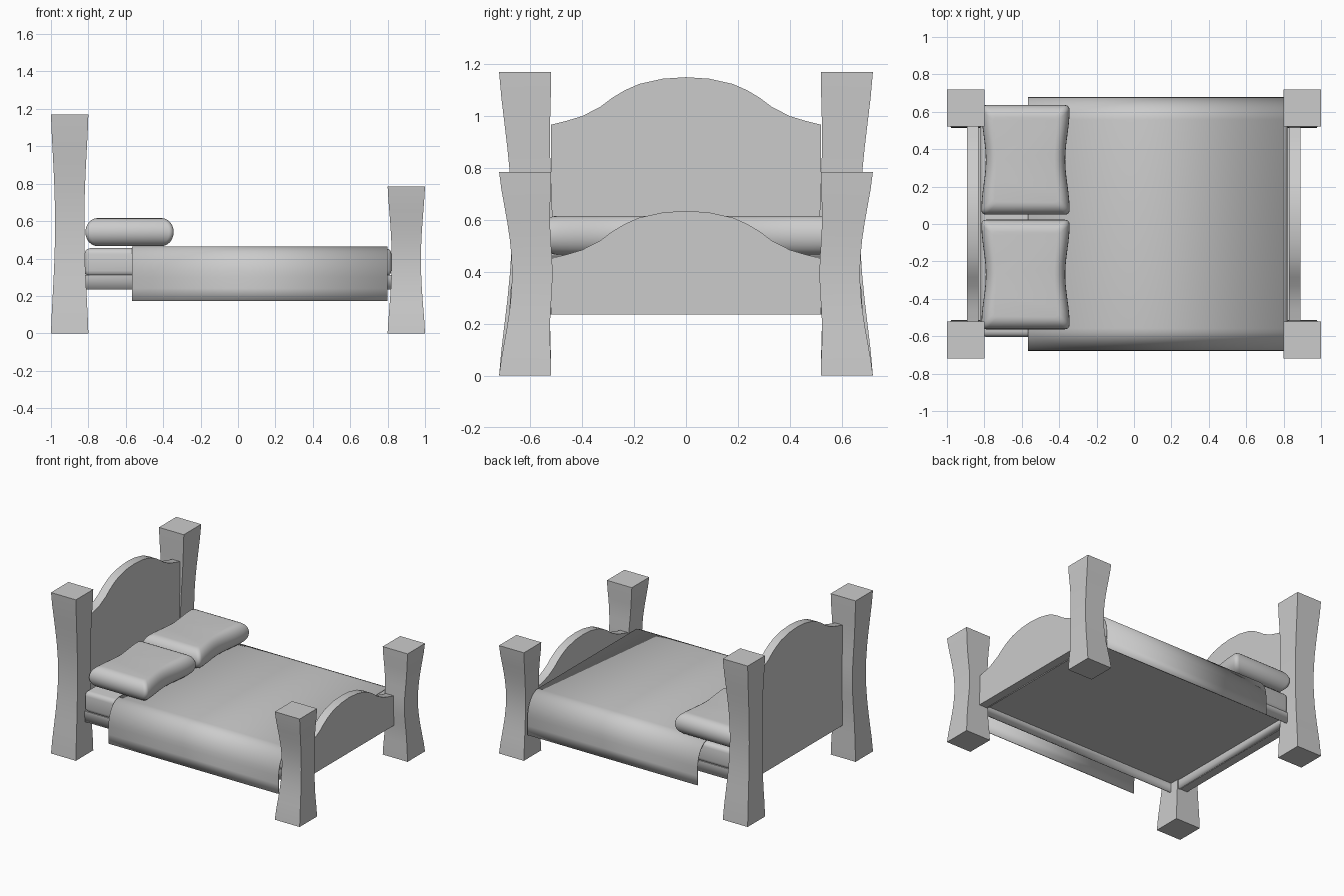
import bpy, bmesh, math

if "Cube" in bpy.data.objects:
    bpy.data.objects.remove(bpy.data.objects["Cube"])


def finish(bm, name, angle=35):
    bmesh.ops.recalc_face_normals(bm, faces=bm.faces)
    mesh = bpy.data.meshes.new(name)
    bm.to_mesh(mesh)
    bm.free()
    ob = bpy.data.objects.new(name, mesh)
    bpy.context.collection.objects.link(ob)
    bpy.ops.object.select_all(action='DESELECT')
    ob.select_set(True)
    bpy.context.view_layer.objects.active = ob
    bpy.ops.object.shade_smooth_by_angle(angle=math.radians(angle))
    return ob


def loft(name, rings, caps=True, closed=True, angle=35):
    """Skin a list of point rings."""
    bm = bmesh.new()
    vs = [[bm.verts.new(p) for p in r] for r in rings]
    n = len(rings[0])
    for a, b in zip(vs, vs[1:]):
        for i in range(n if closed else n - 1):
            j = (i + 1) % n
            bm.faces.new((a[i], a[j], b[j], b[i]))
    if caps:
        bm.faces.new(vs[0])
        bm.faces.new(vs[-1])
    return finish(bm, name, angle)


def box(name, lo, hi, bevel=0, open_bottom=False):
    bm = bmesh.new()
    bmesh.ops.create_cube(bm, size=1)
    for v in bm.verts:
        v.co = [(l + h) / 2 + c * (h - l) for c, l, h in zip(v.co, lo, hi)]
    if bevel:
        bmesh.ops.bevel(bm, geom=bm.edges[:], offset=bevel, segments=3,
                        profile=0.5, affect='EDGES')
    if open_bottom:
        bm.faces.ensure_lookup_table()
        low = min(bm.faces, key=lambda f: f.calc_center_median().z)
        bmesh.ops.delete(bm, geom=[low], context='FACES_ONLY')
    return finish(bm, name)


# Flared square posts, waisted on the outside
def post(name, cx, side, height):
    rings = []
    for k in range(13):
        t = k / 12
        s = math.sin(math.pi * t) ** 1.3 if 0 < k < 12 else 0
        hx = 0.1 - 0.022 * s
        inner = 0.52 - 0.006 * s + 0.008 * math.sin(2 * math.pi * t) ** 2
        outer = 0.72 - 0.05 * s
        z = height * t
        rings.append([(cx - hx, side * inner, z), (cx + hx, side * inner, z),
                      (cx + hx, side * outer, z), (cx - hx, side * outer, z)])
    loft(name, rings)


for side, label in ((-1, "front"), (1, "back")):
    post("head_post_" + label, -0.9, side, 1.17)
    post("foot_post_" + label, 0.9, side, 0.785)

# Arched boards, same crest at two heights
CREST = [(0.52, -0.183), (0.46, -0.168), (0.40, -0.15), (0.33, -0.114),
         (0.285, -0.08), (0.235, -0.05), (0.18, -0.026), (0.09, -0.006)]


def board(name, x0, x1, top):
    half = [(y, top + d) for y, d in CREST]
    prof = [(0.52, 0.235)] + half + [(0, top)]
    prof += [(-y, z) for y, z in reversed(half)] + [(-0.52, 0.235)]
    loft(name, [[(x, y, z) for y, z in prof] for x in (x0, x1)])


board("headboard", -0.893, -0.832, 1.15)
board("footboard", 0.829, 0.89, 0.635)

# Bed frame (open underneath) and mattress
frame = box("bed_frame", (-0.832, -0.6, 0.235), (0.829, 0.6, 0.312), open_bottom=True)
thick = frame.modifiers.new("thickness", 'SOLIDIFY')
thick.thickness = 0.015
box("mattress", (-0.82, -0.604, 0.305), (0.82, 0.604, 0.455), bevel=0.03)

# Blanket draped over both sides
drape = [(0.68, 0.172), (0.68, 0.24), (0.678, 0.3)]
for k in range(1, 9):
    a = k / 8 * math.pi / 2
    drape.append((0.558 + 0.12 * math.cos(a), 0.3 + 0.165 * math.sin(a)))
drape += [(-y, z) for y, z in reversed(drape)]
blanket = loft("blanket", [[(x, y, z) for y, z in drape] for x in (-0.567, 0.8)],
               caps=False, closed=False)
cloth = blanket.modifiers.new("thickness", 'SOLIDIFY')
cloth.thickness = 0.006


# Pillows: rounded rectangle with pinched long sides, rounded over in height
def pillow(name, cx, cy):
    a, b, r, h = 0.236, 0.293, 0.025, 0.075
    plan = []
    for q, (sx, sy) in enumerate(((1, 1), (-1, 1), (-1, -1), (1, -1))):
        for k in range(5):
            ang = (q + k / 4) * math.pi / 2
            plan.append((sx * (a - r) + r * math.cos(ang),
                         sy * (b - r) + r * math.sin(ang)))
        if q in (0, 2):
            continue
        for k in range(1, 12):      # points along the long sides
            plan.append((sx * a, sy * (b - r) * (1 - k / 6)))
    shape = [(x * (1 - 0.1 * (1 + math.cos(math.pi * y / (b - r))) / 2)
              if abs(y) < b - r else x, y) for x, y in plan]
    rings = []
    for k in range(13):
        ang = -math.pi / 2 + math.pi * k / 12
        inset = 0.065 * (1 - math.cos(ang))
        z = 0.541 + h * math.sin(ang)
        rings.append([(cx + x * (1 - inset / a), cy + y * (1 - inset / b), z)
                      for x, y in shape])
    loft(name, rings, angle=50)


pillow("pillow_front", -0.58, -0.27)
pillow("pillow_back", -0.58, 0.343)
